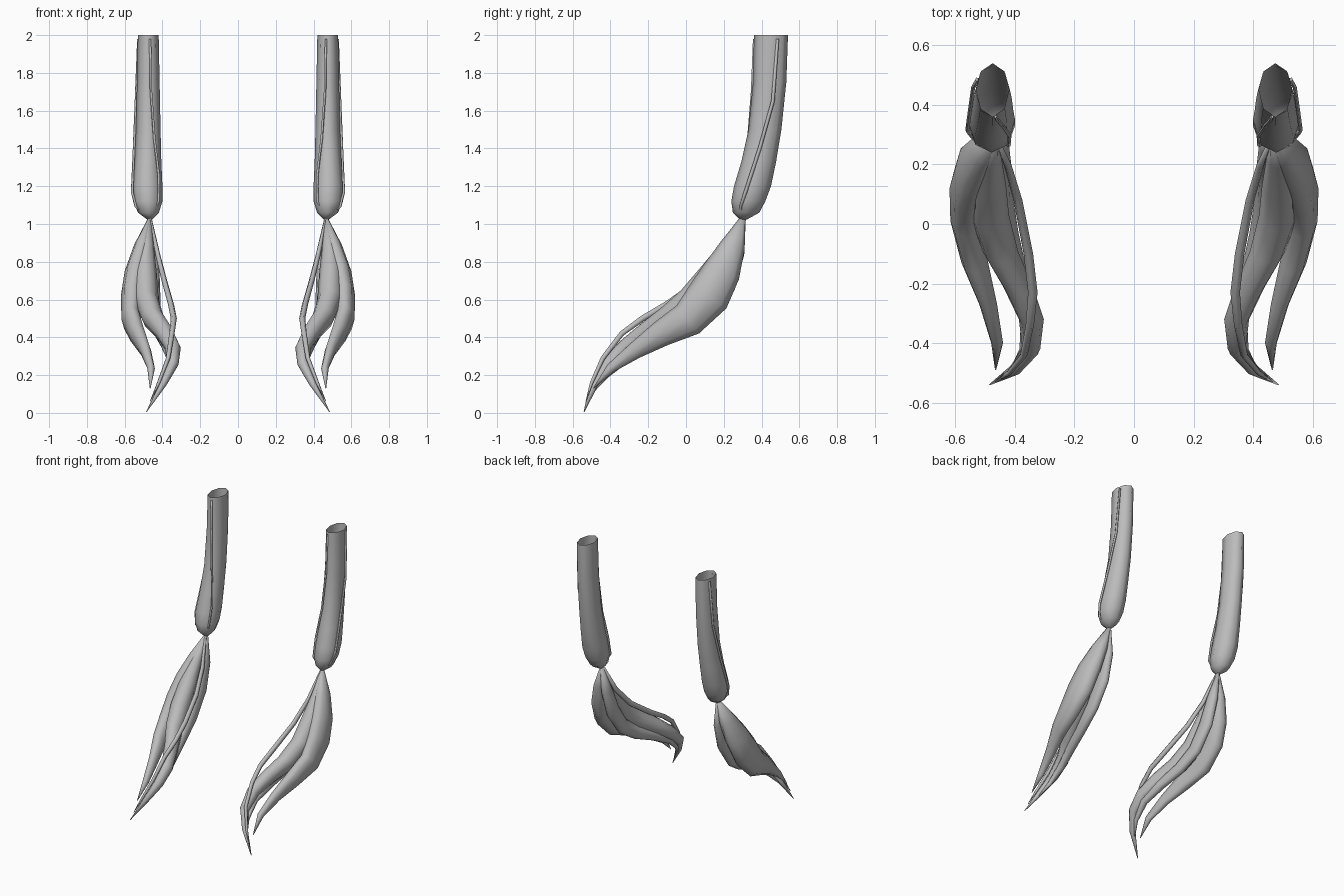
import bpy, bmesh, math
from mathutils import Vector

hair = bpy.data.materials.new("hair grey")
hair.diffuse_color = (0.5, 0.5, 0.5, 1)


def loft(name, rows, sides=8, level=False, open_start=False):
    """Skin oval rings along a path; rows are x, y, z, half width in x, half depth."""
    bm = bmesh.new()
    pts = [Vector(r[:3]) for r in rows]
    rings = []
    for i, (p, row) in enumerate(zip(pts, rows)):
        t = pts[min(i + 1, len(pts) - 1)] - pts[max(i - 1, 0)]
        # depth runs across the path in the y-z plane, or flat for level rings
        depth = Vector((0, 1, 0)) if level else Vector((0, -t.z, t.y)).normalized()
        side = Vector((1, 0, 0))
        ring = []
        for k in range(sides):
            a = 2 * math.pi * k / sides
            ring.append(bm.verts.new(p + side * row[3] * math.cos(a) + depth * row[4] * math.sin(a)))
        rings.append(ring)
    for r0, r1 in zip(rings, rings[1:]):
        for k in range(sides):
            n = (k + 1) % sides
            bm.faces.new((r0[k], r1[k], r1[n], r0[n]))
    if not open_start:
        bm.faces.new(rings[0])
    bm.faces.new(rings[-1][::-1])
    mesh = bpy.data.meshes.new(name)
    bm.to_mesh(mesh)
    bm.free()
    mesh.materials.append(hair)
    ob = bpy.data.objects.new(name, mesh)
    bpy.context.collection.objects.link(ob)
    for poly in mesh.polygons:
        poly.use_smooth = True
    # matching lock on the other side
    mirror = ob.modifiers.new("Mirror", 'MIRROR')
    mirror.use_mirror_merge = False
    return ob


# hollow upper length, open at the top and gathered at the tie
loft("upper_tube", [
    (0.475, 0.45, 2.00, 0.055, 0.09), (0.475, 0.443, 1.75, 0.06, 0.088),
    (0.475, 0.418, 1.50, 0.065, 0.087), (0.478, 0.385, 1.33, 0.072, 0.092),
    (0.48, 0.352, 1.20, 0.08, 0.098), (0.478, 0.33, 1.12, 0.078, 0.09),
    (0.474, 0.318, 1.06, 0.055, 0.07), (0.467, 0.305, 1.025, 0.015, 0.02),
], level=True, open_start=True)

# fine strands lying on the upper length
loft("front_strand", [
    (0.465, 0.36, 1.98, 0.006, 0.006), (0.46, 0.35, 1.70, 0.007, 0.007),
    (0.442, 0.33, 1.45, 0.007, 0.007), (0.418, 0.295, 1.25, 0.007, 0.007),
    (0.42, 0.265, 1.12, 0.007, 0.007), (0.463, 0.29, 1.03, 0.004, 0.004),
], sides=5)
loft("outer_strand", [
    (0.528, 0.485, 1.98, 0.006, 0.008), (0.54, 0.46, 1.65, 0.007, 0.01),
    (0.55, 0.39, 1.40, 0.007, 0.01), (0.56, 0.315, 1.17, 0.007, 0.01),
    (0.54, 0.288, 1.09, 0.007, 0.008), (0.47, 0.295, 1.03, 0.004, 0.004),
], sides=5)

# broad outer lock
loft("outer_lock", [
    (0.467, 0.30, 1.03, 0.01, 0.015), (0.505, 0.25, 0.89, 0.045, 0.065),
    (0.54, 0.19, 0.75, 0.06, 0.10), (0.56, 0.12, 0.62, 0.06, 0.115),
    (0.565, 0.01, 0.495, 0.052, 0.095), (0.535, -0.13, 0.42, 0.045, 0.07),
    (0.49, -0.27, 0.33, 0.03, 0.045), (0.46, -0.40, 0.235, 0.02, 0.025),
    (0.465, -0.49, 0.13, 0.002, 0.002),
])

# full middle lock with the longest tip
loft("middle_lock", [
    (0.466, 0.30, 1.03, 0.01, 0.012), (0.485, 0.22, 0.88, 0.04, 0.04),
    (0.49, 0.13, 0.74, 0.06, 0.06), (0.485, 0.03, 0.60, 0.065, 0.075),
    (0.45, -0.09, 0.50, 0.06, 0.07), (0.39, -0.21, 0.425, 0.05, 0.055),
    (0.345, -0.32, 0.345, 0.042, 0.045), (0.345, -0.42, 0.255, 0.03, 0.035),
    (0.40, -0.49, 0.145, 0.02, 0.022), (0.485, -0.54, 0.005, 0.002, 0.002),
])

# inner lock behind the middle one
loft("inner_lock", [
    (0.465, 0.305, 1.03, 0.008, 0.012), (0.45, 0.265, 0.85, 0.03, 0.045),
    (0.445, 0.205, 0.68, 0.032, 0.06), (0.44, 0.10, 0.53, 0.032, 0.055),
    (0.42, -0.03, 0.44, 0.032, 0.045), (0.385, -0.18, 0.37, 0.03, 0.035),
    (0.355, -0.32, 0.29, 0.025, 0.025), (0.37, -0.42, 0.20, 0.015, 0.015),
    (0.42, -0.50, 0.10, 0.002, 0.002),
])

# thin loose lock on the inside
loft("loose_lock", [
    (0.463, 0.29, 1.03, 0.006, 0.008), (0.425, 0.20, 0.84, 0.013, 0.018),
    (0.39, 0.08, 0.70, 0.015, 0.02), (0.355, -0.10, 0.575, 0.016, 0.02),
    (0.34, -0.23, 0.50, 0.016, 0.018), (0.35, -0.34, 0.42, 0.014, 0.016),
    (0.37, -0.44, 0.29, 0.012, 0.014), (0.42, -0.50, 0.16, 0.009, 0.01),
    (0.465, -0.53, 0.06, 0.002, 0.002),
], sides=6)
